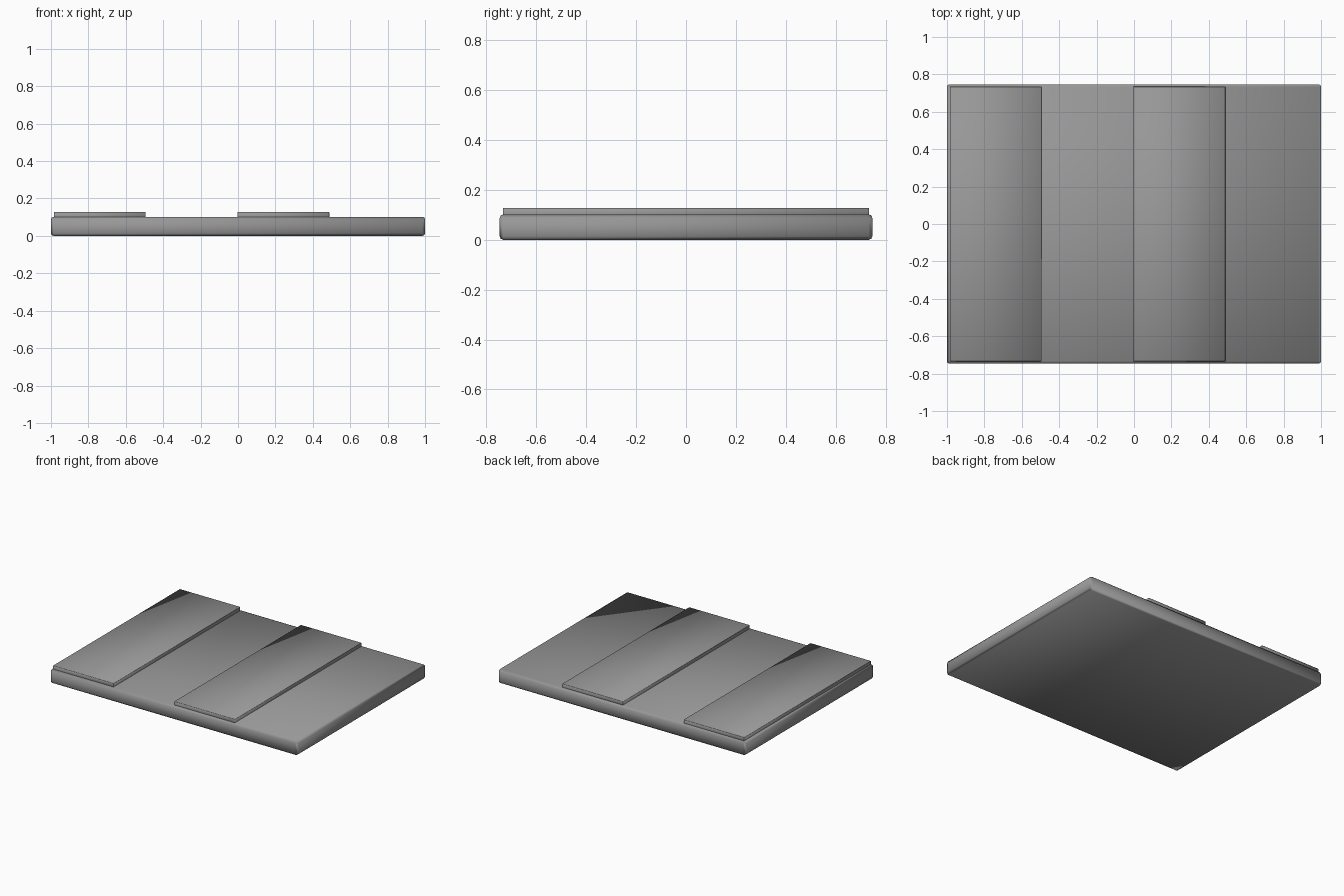
import bpy
import math

if "Cube" in bpy.data.objects:
    bpy.data.objects.remove(bpy.data.objects["Cube"])

# Dark grey for every part
grey = bpy.data.materials.new("dark_grey")
grey.diffuse_color = (0.31, 0.31, 0.31, 1)
grey.use_nodes = True
grey.node_tree.nodes["Principled BSDF"].inputs["Base Color"].default_value = grey.diffuse_color


def box(name, x0, x1, y0, y1, z0, z1, bevel):
    """Axis-aligned box with softly chamfered edges."""
    bpy.ops.mesh.primitive_cube_add(
        size=1, location=((x0 + x1) / 2, (y0 + y1) / 2, (z0 + z1) / 2))
    ob = bpy.context.object
    ob.name = name
    ob.scale = (x1 - x0, y1 - y0, z1 - z0)
    bpy.ops.object.transform_apply(location=False, rotation=False, scale=True)
    mod = ob.modifiers.new("edge_chamfer", 'BEVEL')
    mod.width = bevel
    mod.segments = 2
    mod.harden_normals = True
    bpy.ops.object.modifier_apply(modifier=mod.name)
    bpy.ops.object.shade_smooth_by_angle(angle=math.radians(50))
    ob.data.materials.append(grey)
    return ob


# Thick base slab with softened edges
box("base_slab", -1.0, 1.0, -0.747, 0.747, 0.0, 0.102, 0.014)

# Two thin raised planks, sunk slightly into the slab
for name, x0, x1 in (("left_plank", -0.985, -0.495), ("centre_plank", -0.003, 0.488)):
    box(name, x0, x1, -0.734, 0.734, 0.09, 0.128, 0.002)
